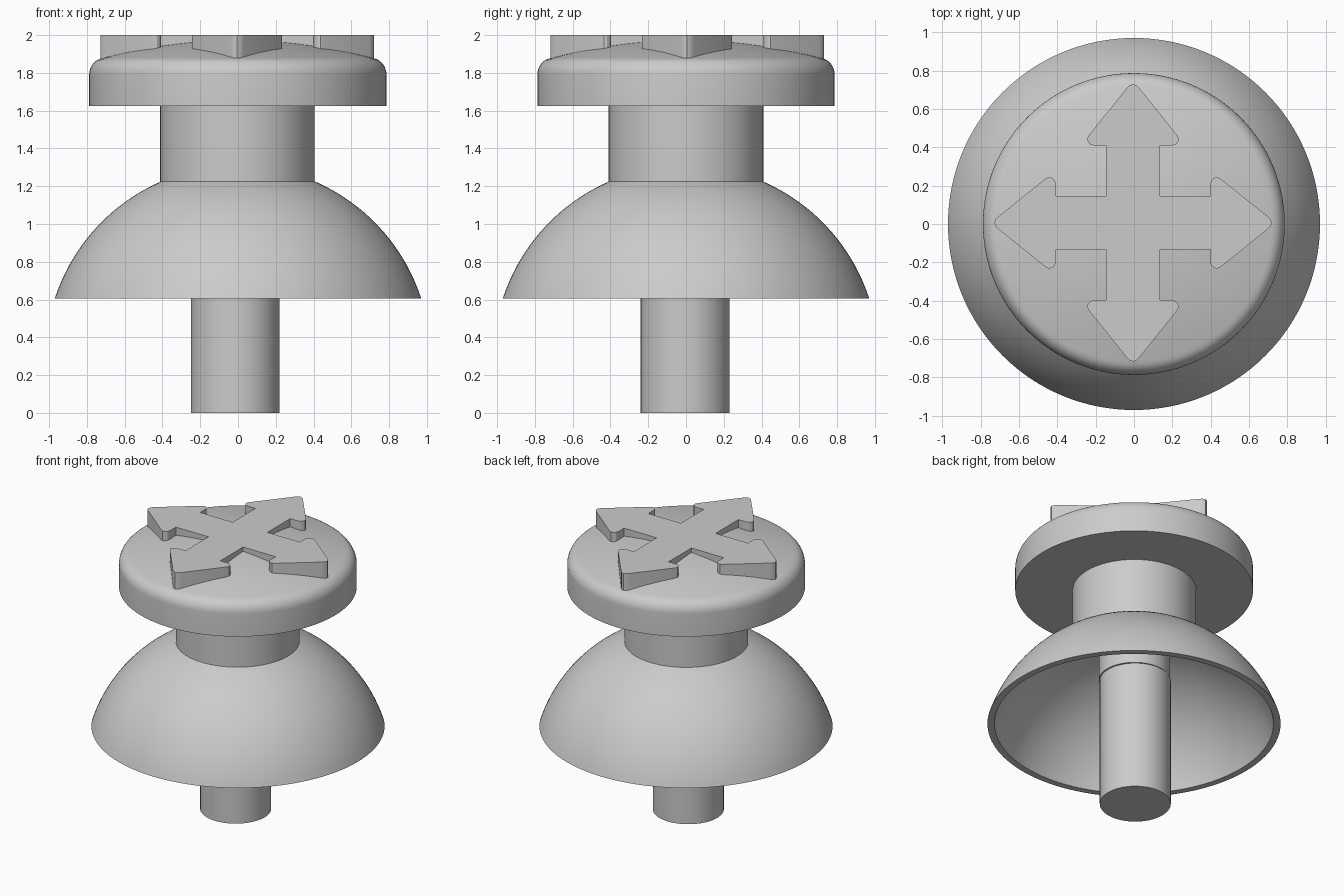
import bpy, bmesh, math

if "Cube" in bpy.data.objects:
    bpy.data.objects.remove(bpy.data.objects["Cube"], do_unlink=True)

GREY = (0.6, 0.6, 0.6, 1.0)
mat = bpy.data.materials.new("matte grey")
mat.use_nodes = True
mat.diffuse_color = GREY
mat.node_tree.nodes["Principled BSDF"].inputs["Base Color"].default_value = GREY


def finish(name, bm, location):
    """Turn a bmesh into a shaded object."""
    bmesh.ops.remove_doubles(bm, verts=bm.verts, dist=1e-5)
    bmesh.ops.recalc_face_normals(bm, faces=bm.faces)
    mesh = bpy.data.meshes.new(name)
    bm.to_mesh(mesh)
    bm.free()
    mesh.materials.append(mat)
    obj = bpy.data.objects.new(name, mesh)
    obj.location = location
    bpy.context.collection.objects.link(obj)
    bpy.ops.object.select_all(action='DESELECT')
    obj.select_set(True)
    bpy.context.view_layer.objects.active = obj
    bpy.ops.object.shade_smooth_by_angle(angle=math.radians(30))
    return obj


def lathe(name, profile, x=0.0, y=0.0, steps=128):
    """Revolve a profile of (radius, height) points about z."""
    bm = bmesh.new()
    verts = [bm.verts.new((r, 0, z)) for r, z in profile]
    edges = [bm.edges.new(pair) for pair in zip(verts, verts[1:])]
    bmesh.ops.spin(bm, geom=verts + edges, cent=(0, 0, 0), axis=(0, 0, 1),
                   angle=math.tau, steps=steps, use_merge=True)
    return finish(name, bm, (x, y, 0))


def cylinder(name, radius, low, high, x=0.0, y=0.0):
    return lathe(name, [(0, low), (radius, low), (radius, high), (0, high)], x, y)


def arc(radius, centre_z, rim_z, count=32):
    """Points on a sphere from the rim height up to the pole."""
    start = math.asin((rim_z - centre_z) / radius)
    angles = [start + (math.pi / 2 - start) * i / count for i in range(count + 1)]
    return [(radius * math.cos(a), centre_z + radius * math.sin(a)) for a in angles]


# Stem in two nearly aligned lengths
cylinder("lower_stem", 0.235, 0.0, 0.94, -0.015, -0.005)
cylinder("upper_stem", 0.235, 0.94, 1.25, -0.004, 0.0)

# Hollow dome skirt
outer = arc(1.02, 0.29, 0.605)
inner = arc(0.976, 0.29, 0.605)
lathe("dome_skirt", outer[::-1] + inner)

# Neck between the skirt and the cap
cylinder("neck", 0.409, 1.225, 1.64, -0.003, 0.0)

# Thumb cap with rounded rim and gently crowned top
rim = [(0.705 + 0.082 * math.cos(a), 1.79 + 0.089 * math.sin(a))
       for a in [math.radians(10 * i) for i in range(9)]]
crown = [(r, 1.976 - 0.19 * r * r) for r in [0.7 * (1 - i / 12) for i in range(13)]]
lathe("thumb_cap", [(0, 1.625), (0.787, 1.625)] + rim + crown, -0.001, 0.0)

# Raised four-way arrow: half of one arm is mirrored, then turned four times
half = [(0.14, 0.14), (0.14, 0.403), (0.205, 0.403), (0.224, 0.41), (0.236, 0.425),
        (0.238, 0.441), (0.228, 0.46), (0.035, 0.7), (0.02, 0.716), (0, 0.724)]
arm = half + [(-px, py) for px, py in half[-2:0:-1]]
outline = []
for turn in range(4):
    c, s = math.cos(turn * math.pi / 2), math.sin(turn * math.pi / 2)
    outline += [(c * px - s * py, s * px + c * py) for px, py in arm]
bm = bmesh.new()
base = bm.faces.new([bm.verts.new((px, py, 1.84)) for px, py in outline])
top = bmesh.ops.extrude_face_region(bm, geom=[base], use_keep_orig=True)
for v in top["geom"]:
    if isinstance(v, bmesh.types.BMVert):
        v.co.z = 2.0
finish("four_way_arrow", bm, (-0.005, 0.006, 0))
